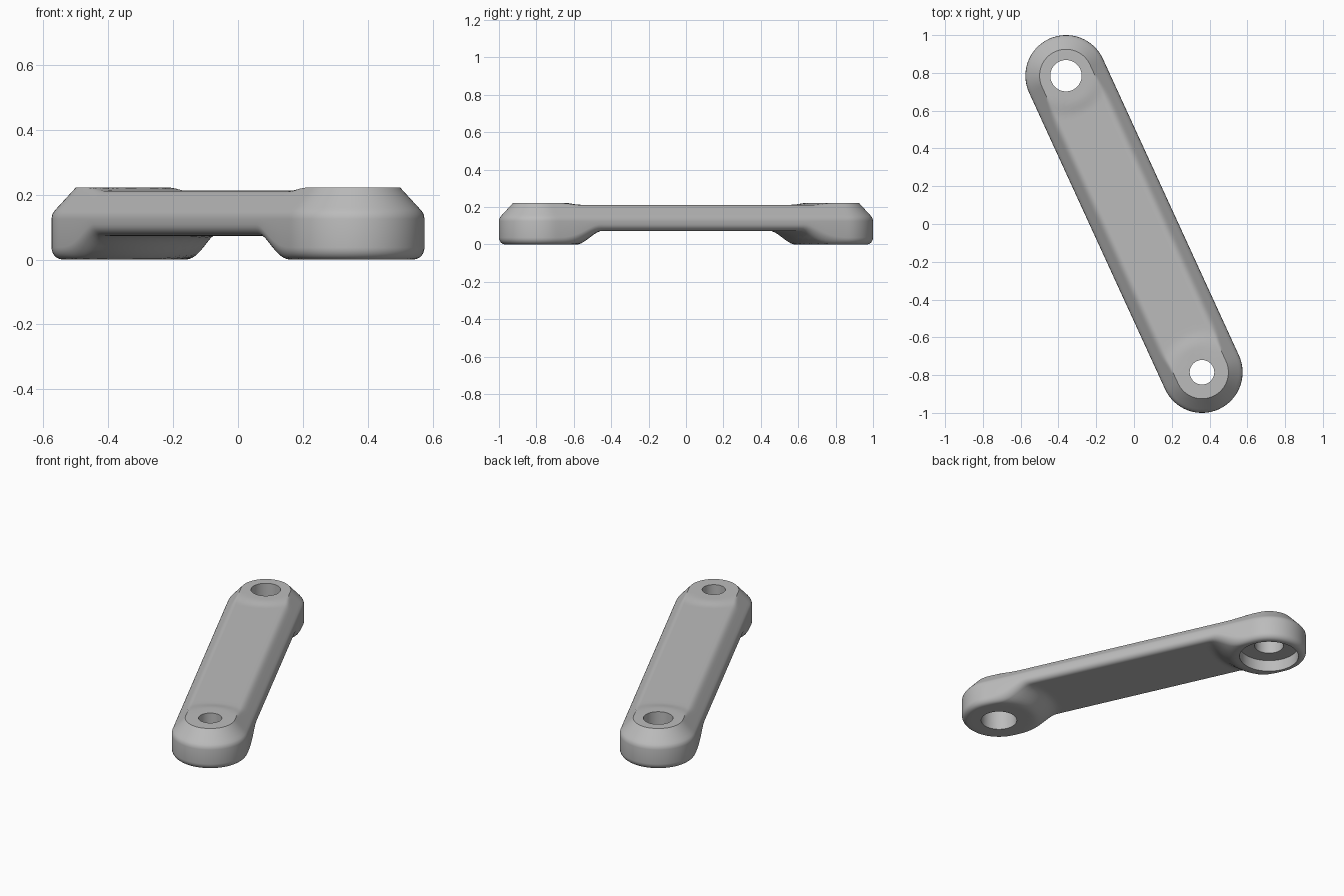
import bpy, bmesh, math
from mathutils import Vector

if "Cube" in bpy.data.objects:
    bpy.data.objects.remove(bpy.data.objects["Cube"], do_unlink=True)

BACK = Vector((-0.36, 0.785))
FRONT = Vector((0.36, -0.785))
RADIUS, FILLET = 0.215, 0.035
TOP, ARM_TOP, ARM_BOTTOM = 0.222, 0.212, 0.073

metal = bpy.data.materials.new("grey metal")
metal.use_nodes = True
metal.diffuse_color = (0.5, 0.5, 0.5, 1)
metal.node_tree.nodes["Principled BSDF"].inputs["Base Color"].default_value = (0.5, 0.5, 0.5, 1)


def smooth(lo, hi, v):
    t = min(max((v - lo) / (hi - lo), 0), 1)
    return t * t * (3 - 2 * t)


def boss_distance(p):
    return min((p - BACK).length, (p - FRONT).length)


def bottom_z(p, d):
    """Flat boss foot flaring up to the thin arm, with a rounded rim."""
    z = ARM_BOTTOM * smooth(0.2, 0.34, boss_distance(p))
    over = max(d - (RADIUS - FILLET), 0)
    return z + FILLET - math.sqrt(max(FILLET ** 2 - over ** 2, 0))


def top_z(p, d):
    """Bevelled rim, softly blended into the arm between the bosses."""
    r = boss_distance(p)
    plate = TOP - (TOP - ARM_TOP) * smooth(0.14, 0.22, r)
    if d >= RADIUS:
        return 0.125
    bevel = TOP - (d - 0.14) * 1.09
    if d > 0.21:
        bevel -= 0.003
    k = 0.0001 + 0.02 * smooth(0.15, 0.26, r)
    h = max(k - abs(bevel - plate), 0) / k
    return min(bevel, plate) - h * h * k / 4


def outline(d, sides=90, arc=32):
    """Stadium outline at distance d from the line joining the bosses."""
    axis = (FRONT - BACK).normalized()
    normal = Vector((-axis.y, axis.x))
    pts = [BACK.lerp(FRONT, i / sides) + normal * d for i in range(sides)]
    for i in range(arc):
        a = math.pi * i / arc
        pts.append(FRONT + (normal * math.cos(a) + axis * math.sin(a)) * d)
    pts += [FRONT.lerp(BACK, i / sides) - normal * d for i in range(sides)]
    for i in range(arc):
        a = math.pi * i / arc
        pts.append(BACK - (normal * math.cos(a) + axis * math.sin(a)) * d)
    return pts


# Arm body: rings from the underside spine, round the rim, to the top spine
fillet_rings = [RADIUS - FILLET + FILLET * math.sin(i * math.pi / 12) for i in range(7)]
rings = [(d, bottom_z) for d in [0, 0.04, 0.08, 0.12, 0.15] + fillet_rings]
rings += [(d, top_z) for d in (0.215, 0.2125, 0.205, 0.195, 0.18, 0.17, 0.162, 0.155,
                               0.148, 0.14, 0.132, 0.12, 0.08, 0.04, 0)]
bm = bmesh.new()
loops = [[bm.verts.new((p.x, p.y, height(p, d))) for p in outline(d)] for d, height in rings]
for low, high in zip(loops, loops[1:]):
    for i in range(len(low)):
        j = (i + 1) % len(low)
        bm.faces.new((low[i], low[j], high[j], high[i]))
bmesh.ops.remove_doubles(bm, verts=bm.verts, dist=0.00005)
bmesh.ops.recalc_face_normals(bm, faces=bm.faces)
mesh = bpy.data.meshes.new("lever_arm")
bm.to_mesh(mesh)
bm.free()
arm = bpy.data.objects.new("lever_arm", mesh)
bpy.context.collection.objects.link(arm)
arm.data.materials.append(metal)


def drill(name, centre, radius, low, high):
    """Cut a round hole through the arm between two heights."""
    bpy.ops.mesh.primitive_cylinder_add(vertices=64, radius=radius, depth=high - low,
                                        location=(centre.x, centre.y, (low + high) / 2))
    cutter = bpy.context.object
    cutter.name = name
    cutter.hide_render = True
    cutter.data.materials.append(metal)
    mod = arm.modifiers.new(name, "BOOLEAN")
    mod.operation = "DIFFERENCE"
    mod.solver = "EXACT"
    mod.object = cutter
    bpy.ops.object.select_all(action="DESELECT")
    arm.select_set(True)
    bpy.context.view_layer.objects.active = arm
    bpy.ops.object.modifier_apply(modifier=name)
    bpy.data.objects.remove(cutter, do_unlink=True)


# Through holes and the wider pockets underneath
drill("back_hole", BACK, 0.083, -0.1, 0.4)
drill("back_pocket", BACK, 0.17, -0.1, 0.07)
drill("front_hole", FRONT, 0.065, -0.1, 0.4)
drill("front_pocket", FRONT, 0.103, -0.1, 0.14)

bpy.ops.object.shade_smooth_by_angle(angle=math.radians(32))
